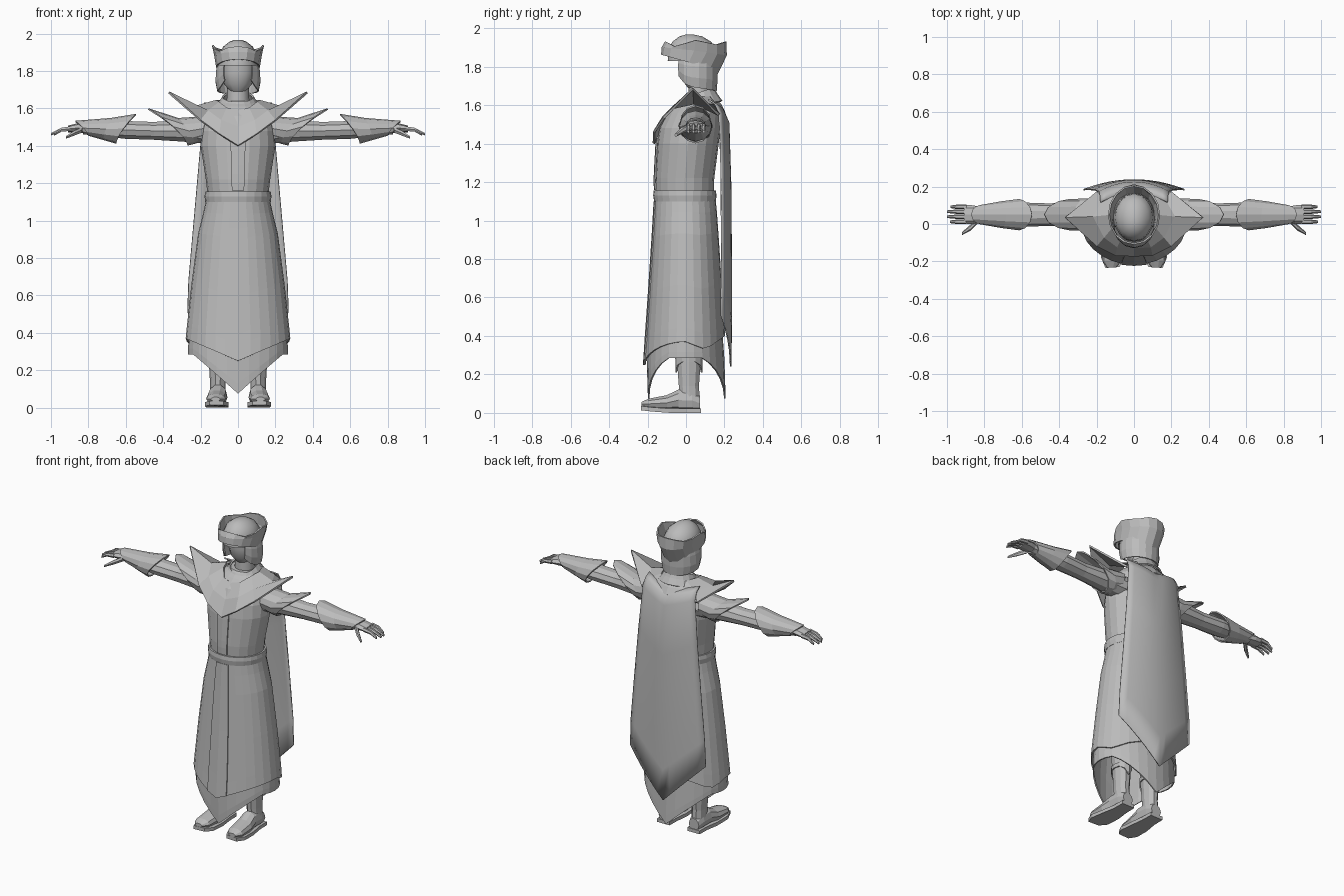
import bpy, bmesh, math

if "Cube" in bpy.data.objects:
    bpy.data.objects.remove(bpy.data.objects["Cube"])

grey = bpy.data.materials.new("cloth grey")
grey.diffuse_color = (0.5, 0.5, 0.5, 1)
grey.use_nodes = True
grey.node_tree.nodes["Principled BSDF"].inputs["Base Color"].default_value = grey.diffuse_color


def lerp(v, table):
    """Piecewise linear lookup; rows are (key, value, value...)."""
    table = sorted(table)
    v = min(max(v, table[0][0]), table[-1][0])
    for a, b in zip(table, table[1:]):
        if v <= b[0]:
            t = (v - a[0]) / (b[0] - a[0])
            return [p + (q - p) * t for p, q in zip(a[1:], b[1:])]


def loft(name, rows, closed=True, caps=False, thick=0, mirror=False, smooth=None):
    """Skin a list of equally long point rows."""
    bm = bmesh.new()
    vs = [[bm.verts.new(p) for p in r] for r in rows]
    n = len(rows[0])
    for a, b in zip(vs, vs[1:]):
        for i in range(n if closed else n - 1):
            j = (i + 1) % n
            bm.faces.new((a[i], a[j], b[j], b[i]))
    if caps:
        bm.faces.new(vs[0])
        bm.faces.new(vs[-1])
    bmesh.ops.remove_doubles(bm, verts=bm.verts, dist=1e-5)
    bmesh.ops.recalc_face_normals(bm, faces=bm.faces)
    me = bpy.data.meshes.new(name)
    bm.to_mesh(me)
    bm.free()
    me.materials.append(grey)
    ob = bpy.data.objects.new(name, me)
    bpy.context.collection.objects.link(ob)
    if mirror:
        ob.modifiers.new("mirror", 'MIRROR').use_clip = True
    if thick:
        m = ob.modifiers.new("thickness", 'SOLIDIFY')
        m.thickness, m.offset = thick, 0
    if smooth:
        bpy.ops.object.select_all(action='DESELECT')
        ob.select_set(True)
        bpy.context.view_layer.objects.active = ob
        bpy.ops.object.shade_smooth_by_angle(angle=math.radians(smooth))
    return ob


def angles(n):
    return [2 * math.pi * i / n for i in range(n)]


def tube(name, axis, secs, n=8, **kw):
    """Elliptical sections (x, y, z, r1, r2) lying across the axis."""
    rows = []
    for x, y, z, r1, r2 in secs:
        row = []
        for a in angles(n):
            c, s = r1 * math.cos(a), r2 * math.sin(a)
            row.append({'x': (x, y + c, z + s), 'y': (x + c, y, z + s),
                        'z': (x + c, y + s, z)}[axis])
        rows.append(row)
    return loft(name, rows, caps=True, **kw)


def body_pt(a, z, table, grow=0):
    """Point on a body outline whose rows are (z, half width, front y, back y)."""
    rx, yf, yb = lerp(z, table)
    return ((rx + grow) * math.cos(a),
            (yf + yb) / 2 + ((yb - yf) / 2 + grow) * math.sin(a), z)


# ---- Torso and belt
TORSO = [(1.08, .165, -.155, .145), (1.16, .165, -.158, .145), (1.22, .172, -.16, .147),
         (1.40, .20, -.15, .17), (1.48, .195, -.14, .18), (1.56, .18, -.10, .18),
         (1.61, .13, -.05, .16), (1.64, .09, -.01, .14)]
loft("torso", [[body_pt(a, r[0], TORSO) for a in angles(20)] for r in TORSO], caps=True)
loft("belt", [[body_pt(a, z, TORSO, g) for a in angles(24)] for z, g in
              ((1.10, 0), (1.10, .01), (1.13, .014), (1.155, .01), (1.155, 0))])

# ---- Robe skirts with pointed hems
SKIRT = [(.05, .265, -.205, .215), (.28, .275, -.213, .208), (.36, .275, -.205, .20),
         (.60, .25, -.188, .185), (.90, .215, -.168, .165), (1.04, .18, -.16, .155),
         (1.11, .165, -.156, .148)]


def hem_upper(a):
    c, s = abs(math.cos(a)), math.sin(a)
    return .25 + .12 * c if s < 0 else lerp(s, [(0, .37), (.5, .33), (1, .40)])[0]


def hem_lower(a):
    return .075 + .21 * min(1, abs(math.cos(a)) / .9)


def skirt(name, top, hem, grow):
    rows = [[body_pt(a, top + (hem(a) - top) * t, SKIRT, grow) for a in angles(28)]
            for t in (0, .09, .24, .6, .9, 1)]
    loft(name, rows, thick=.008)


skirt("upper_skirt", 1.11, hem_upper, .002)
skirt("lower_skirt", .60, hem_lower, -.012)


# ---- Front panels on skirt and chest
def panel(name, half, top, bottom, table, grow):
    rows = []
    for k in range(7):
        row = []
        for u in (-1, 0, 1):
            a = -math.pi / 2 + u * math.asin(half / lerp(.6 * top + .4 * bottom, table)[0])
            low = bottom + (.12 * abs(math.cos(a)) if table is SKIRT else 0)
            row.append(body_pt(a, top + (low - top) * k / 6, table, grow))
        rows.append(row)
    loft(name, rows, closed=False, thick=.008)


panel("skirt_panel", .055, 1.10, .25, SKIRT, .008)
panel("chest_panel", .036, 1.43, 1.16, TORSO, .005)

# ---- Spiked shoulder mantle: rows run from the collar to the outer edge
loft("mantle", [
    [(0, -.07, 1.585), (.06, -.055, 1.60), (.10, 0, 1.63), (.115, .05, 1.64), (.09, .12, 1.64), (0, .15, 1.63)],
    [(0, -.125, 1.50), (.09, -.12, 1.535), (.16, -.07, 1.585), (.22, .04, 1.61), (.16, .14, 1.60), (0, .18, 1.60)],
    [(0, -.168, 1.40), (.10, -.165, 1.462), (.20, -.115, 1.535), (.37, .035, 1.685), (.20, .17, 1.55), (0, .20, 1.56)],
], closed=False, thick=.012, mirror=True)

# ---- Cape with pointed end
rows = []
for t, y in ((0, .165), (.02, .20), (.06, .222), (.3, .232), (.6, .235), (.85, .235), (1, .232)):
    row = []
    for i in range(-6, 7):
        u = i / 6
        top = 1.58 + .05 * abs(u)
        end = .24 + .27 * abs(u)
        row.append((u * (.18 + .09 * min(1, t * 1.1)), y - .05 * u * u, top + (end - top) * t))
    rows.append(row)
loft("cape", rows, closed=False, thick=.008, smooth=40)

# ---- Neck, collar and face
tube("neck", 'z', [(0, .07, 1.55, .065, .06), (0, .07, 1.76, .055, .055)], 12, smooth=40)
loft("collar", [[(r * math.cos(a), .06 + r * math.sin(a), z + d * math.sin(a)) for a in angles(16)]
                for r, z, d in ((.125, 1.60, .02), (.10, 1.63, .025), (.08, 1.66, .03))], thick=.01)
tube("face", 'z', [(0, .05, 1.69, .04, .04), (0, .045, 1.73, .075, .065),
                   (0, .045, 1.79, .09, .075), (0, .045, 1.86, .09, .075)], 12, smooth=40)

# ---- Helmet: cheek and neck guard, dome, flared crown
arc = [math.radians(-50 + 280 * i / 14) for i in range(15)]
guard = []
for t, rx, ry in ((0, .10, .11), (.35, .115, .112), (.7, .118, .112), (1, .108, .108)):
    row = []
    for a in arc:
        s = math.sin(a)
        low = lerp(s, [(-.77, 1.75), (-.4, 1.70), (1, 1.675)])[0]
        row.append((rx * math.cos(a), .048 + ry * s, 1.86 + (low - 1.86) * t))
    guard.append(row)
loft("helmet_guard", guard, closed=False, thick=.008)
tube("helmet_dome", 'z', [(0, .035, 1.83, .108, .13), (0, .035, 1.89, .10, .125), (0, .03, 1.93, .08, .10),
                          (0, .025, 1.957, .045, .06), (0, .02, 1.967, .015, .02)], 16, smooth=40)
crown = []
for rx, yf, yb, ztab in (
        (.113, -.125, .155, [(-1, 1.862), (-.4, 1.838), (.3, 1.812), (1, 1.75)]),
        (.123, -.122, .208, [(-1, 1.90), (0, 1.885), (1, 1.86)]),
        (.135, -.105, .205, [(-1, 1.93), (-.7, 1.905), (0, 1.938), (.7, 1.915), (1, 1.93)])):
    crown.append([(rx * math.cos(a), (yf + yb) / 2 + (yb - yf) / 2 * math.sin(a),
                   lerp(math.sin(a), ztab)[0]) for a in angles(16)])
loft("helmet_crown", crown, thick=.009)

# ---- Arms and hands
tube("arm", 'x', [(.14, .05, 1.475, .085, .07), (.30, .05, 1.48, .07, .06), (.45, .05, 1.48, .06, .05),
                  (.60, .05, 1.485, .065, .05), (.83, .05, 1.492, .04, .032)], 10, mirror=True)
tube("palm", 'x', [(.81, .05, 1.495, .036, .028), (.86, .05, 1.495, .05, .025),
                   (.91, .052, 1.49, .05, .018)], 8, mirror=True)
for i, (y, end) in enumerate(((.012, .985), (.039, 1.0), (.066, 1.0), (.092, .98))):
    tube(f"finger_{i + 1}", 'x', [(.895, y, 1.492, .013, .014), (.945, y, 1.486, .012, .012),
                                  (end, y, 1.462, .007, .008)], 6, mirror=True)
tube("thumb", 'x', [(.835, .02, 1.485, .018, .017), (.875, -.02, 1.468, .016, .015),
                    (.92, -.052, 1.445, .008, .008)], 6, mirror=True)


# ---- Arm guards: sleeves whose slanted rims end in a spike at the top
def sleeve(name, rings):
    rows = []
    for xb, xt, zb, zt, ry in rings:      # x and z at the bottom and the top
        row = []
        for a in angles(12):
            h = (1 + math.sin(a)) / 2
            row.append((xb + (xt - xb) * h ** 1.5, .05 + ry * math.cos(a), zb + (zt - zb) * h))
        rows.append(row)
    loft(name, rows, thick=.008, mirror=True)


sleeve("shoulder_guard", [(.19, .17, 1.43, 1.555, .085), (.23, .32, 1.415, 1.545, .082),
                          (.27, .48, 1.405, 1.597, .08)])
sleeve("forearm_guard", [(.65, .545, 1.415, 1.567, .08), (.72, .68, 1.435, 1.545, .068),
                         (.80, .87, 1.458, 1.53, .047)])

# ---- Legs and boots
X = .108
tube("leg", 'z', [(X, .02, .06, .042, .055), (X, .015, .14, .042, .055), (X, .015, .28, .05, .066),
                  (X, .01, .55, .06, .075)], 10, mirror=True)
loft("boot_cuff", [[(X + r * math.cos(a), .015 + (r + .014) * math.sin(a),
                     z - d * max(0, 1 - 1.4 * abs(math.cos(a)))) for a in angles(12)]
                   for r, z, d in ((.053, .29, 0), (.052, .265, .055))], thick=.008, mirror=True)
tube("boot", 'y', [(X + .012, -.232, .045, .025, .012), (X + .01, -.195, .047, .052, .028),
                   (X + .005, -.10, .052, .056, .042), (X, -.04, .066, .05, .058),
                   (X, .03, .065, .046, .06), (X, .074, .05, .036, .04)], 10, mirror=True)
# sole outline is the foot outline, extruded
foot = [(-.03, -.23), (.045, -.235), (.068, -.18), (.06, -.08), (.046, 0), (.044, .078),
        (-.044, .078), (-.046, 0), (-.056, -.08), (-.058, -.18)]
loft("boot_sole", [[(X + x, y, z + max(0, -.12 - y) * .12) for x, y in foot] for z in (0, .022)],
     caps=True, mirror=True)
